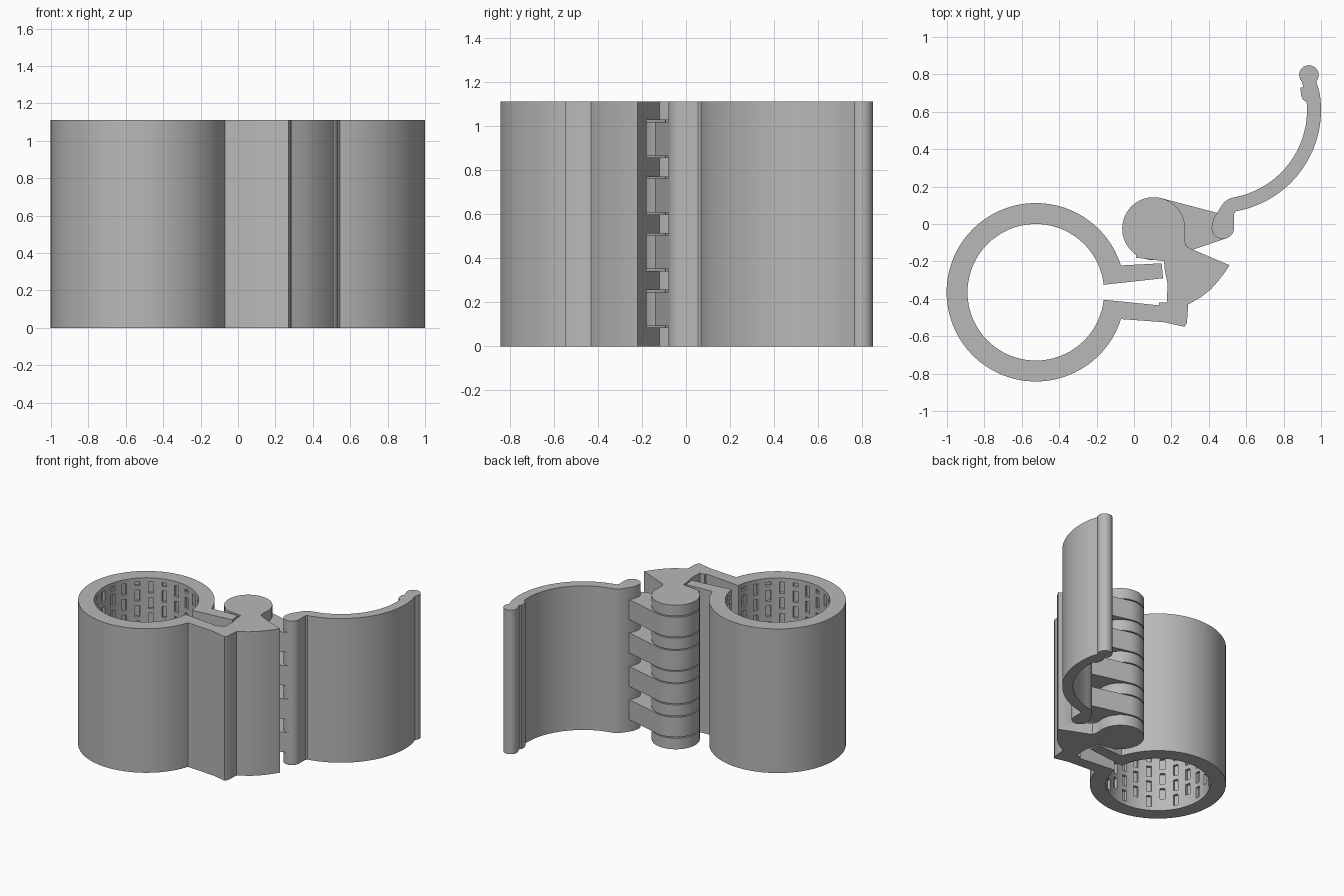
import bpy
import bmesh
from math import cos, sin, pi, radians
from mathutils import Matrix, Vector

cube = bpy.data.objects.get("Cube")
if cube:
    bpy.data.objects.remove(cube, do_unlink=True)

HEIGHT = 1.11
RING = (-0.525, -0.365)      # centre of the tube ring
BARREL = (0.105, -0.025)     # centre of the hinge barrel
PIVOT = (0.475, -0.02)       # centre of the lever pivot
LEVER = (0.45, 0.61)         # centre of the lever's curve
TIP = (0.935, 0.797)         # centre of the lever's rounded tip
INNER, BARREL_R = 0.365, 0.168
LINK_Z = [0.085 + 0.257 * i for i in range(4)]
SLOT_H = 0.17

grey = bpy.data.materials.new("grey plastic")
grey.use_nodes = True
grey.diffuse_color = (0.48, 0.48, 0.48, 1)
grey.node_tree.nodes["Principled BSDF"].inputs["Base Color"].default_value = grey.diffuse_color


def arc(centre, radius, start, end, steps):
    """Points on an arc, angles in degrees."""
    angles = [radians(start + (end - start) * i / steps) for i in range(steps + 1)]
    return [(centre[0] + radius * cos(a), centre[1] + radius * sin(a)) for a in angles]


def make_object(name, bm):
    bmesh.ops.recalc_face_normals(bm, faces=bm.faces)
    mesh = bpy.data.meshes.new(name)
    bm.to_mesh(mesh)
    bm.free()
    mesh.materials.append(grey)
    obj = bpy.data.objects.new(name, mesh)
    bpy.context.collection.objects.link(obj)
    return obj


def prism(name, outline, bottom, top):
    """Extrude a closed outline between two heights."""
    bm = bmesh.new()
    face = bm.faces.new([bm.verts.new((x, y, bottom)) for x, y in outline])
    grown = bmesh.ops.extrude_face_region(bm, geom=[face])["geom"]
    verts = [v for v in grown if isinstance(v, bmesh.types.BMVert)]
    bmesh.ops.translate(bm, verts=verts, vec=(0, 0, top - bottom))
    return make_object(name, bm)


def add_box(bm, centre, size, turn=0):
    matrix = (Matrix.Translation(Vector(centre)) @ Matrix.Rotation(turn, 4, "Z")
              @ Matrix.Diagonal((*size, 1)))
    bmesh.ops.create_cube(bm, size=1, matrix=matrix)


def select_only(obj):
    bpy.ops.object.select_all(action="DESELECT")
    obj.select_set(True)
    bpy.context.view_layer.objects.active = obj


def cut(obj, cutter):
    cutter.hide_render = True
    mod = obj.modifiers.new("cut", "BOOLEAN")
    mod.operation = "DIFFERENCE"
    mod.solver = "EXACT"
    mod.object = cutter
    select_only(obj)
    bpy.ops.object.modifier_apply(modifier=mod.name)
    bpy.data.objects.remove(cutter, do_unlink=True)


# Split ring, its two arms, the jaw and the hinge barrel in one profile
clamp_outline = (
    arc(RING, 0.477, 17.5, 342.5, 96)
    + [(0.16, -0.525), (0.27, -0.55), (0.283, -0.53), (0.29, -0.43)]
    + [(0.36, -0.39), (0.41, -0.35), (0.45, -0.305), (0.485, -0.26), (0.51, -0.22)]
    + [(0.31, -0.135), (0.28, -0.12), (0.27, -0.09)]
    + arc(BARREL, BARREL_R, -12, 236, 48)
    + [(0.01, -0.18), (0.16, -0.198), (0.165, -0.25), (0.18, -0.32), (0.175, -0.42)]
    + [(0.135, -0.42), (0.135, -0.435)]
    + arc(RING, INNER, -6.3, -353.7, 96)
    + [(0.155, -0.29), (0.148, -0.21)]
)
clamp = prism("clamp_body", clamp_outline, 0, HEIGHT)

# Slots in the barrel that receive the links
bm = bmesh.new()
for z in LINK_Z:
    add_box(bm, (0.265, 0.035, z + SLOT_H / 2), (0.67, 0.43, SLOT_H))
cut(clamp, make_object("slot_cutter", bm))

# Staggered grip pockets on the inside of the ring
bm = bmesh.new()
for column in range(1, 24):
    angle = column * pi / 12
    spot = (RING[0] + INNER * cos(angle), RING[1] + INNER * sin(angle))
    shift = 0.06 * (column % 2)
    for row in range(9):
        z = 0.075 + row * 0.12 + shift
        low, high = z - 0.043, min(z + 0.043, HEIGHT - 0.03)
        if high - low > 0.02:
            add_box(bm, (*spot, (low + high) / 2), (0.04, 0.035, high - low), angle)
cut(clamp, make_object("pocket_cutter", bm))

# Links wrapping the barrel and reaching the lever pivot
link_outline = (
    arc(BARREL, BARREL_R, 74, 336, 48)
    + [(0.275, -0.11), (0.305, -0.14), (0.49, -0.078), (0.48, 0.05)]
)
links = [prism(f"hinge_link_{i + 1}", link_outline, z + 0.008, z + SLOT_H - 0.008)
         for i, z in enumerate(LINK_Z)]

# Pin through barrel and links
pin = prism("hinge_pin", arc(BARREL, 0.07, 0, 345, 23), 0.02, HEIGHT - 0.02)

# Curved lever with rounded pivot, catch and rounded tip
lever_outline = (
    arc(PIVOT, 0.06, 180, 360, 20)
    + [(0.535, 0.055)]
    + arc(LEVER, 0.55, -80, 10, 40)
    + arc(TIP, 0.052, -40, 225, 28)
    + [(0.905, 0.73), (0.89, 0.73), (0.893, 0.69), (0.903, 0.665)]
    + arc(LEVER, 0.475, 5, -80, 40)
    + [(0.505, 0.133), (0.48, 0.115), (0.425, 0.03)]
)
lever = prism("lever", lever_outline, 0, HEIGHT)

for obj in [clamp, pin, lever, *links]:
    select_only(obj)
    bpy.ops.object.shade_smooth_by_angle(angle=radians(30))
